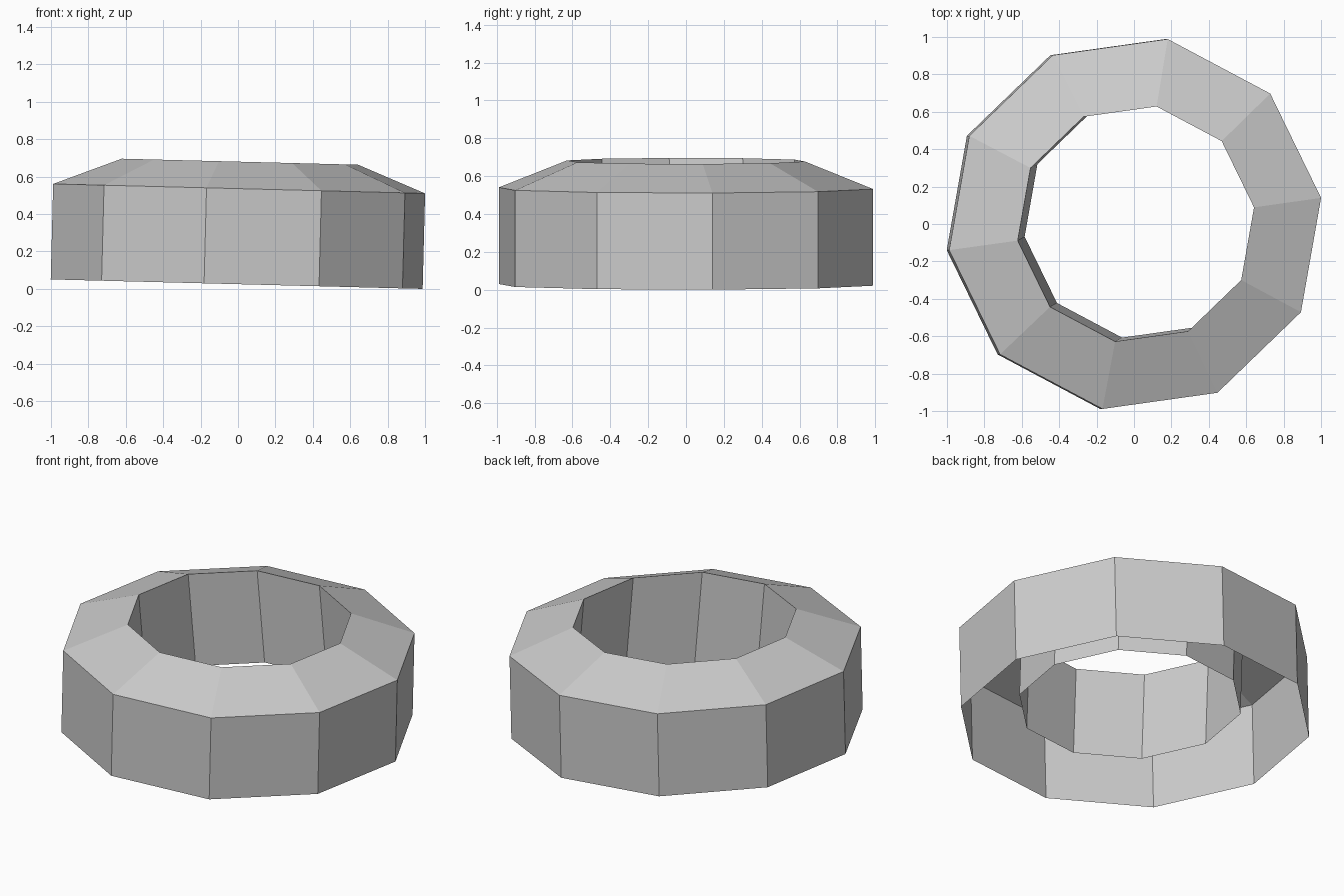
import bpy
import bmesh
from math import cos, sin, radians

cube = bpy.data.objects.get("Cube")
if cube:
    bpy.data.objects.remove(cube, do_unlink=True)

SIDES = 10
TURN = radians(8)
LEAN = 0.0255  # the whole ring dips slightly towards +x

# Plain grey for the whole shell
grey = bpy.data.materials.new("light_grey")
grey.use_nodes = True
colour = (0.6, 0.6, 0.6, 1)
grey.diffuse_color = colour
grey.node_tree.nodes["Principled BSDF"].inputs["Base Color"].default_value = colour


def add_loop(bm, radius, cx, cy, z):
    """One leaning ten-sided loop of vertices."""
    loop = []
    for i in range(SIDES):
        a = TURN + radians(360 / SIDES) * i
        x, y = radius * cos(a), radius * sin(a)
        loop.append(bm.verts.new((cx + x, cy + y, z - LEAN * x)))
    return loop


# Section: outer foot, shoulder, inner rim, lower edge of the skewed bore
section = [
    (1.004, -0.007, 0.0, 0.0255),
    (1.004, 0.006, 0.0, 0.536),
    (0.638, 0.010, 0.0, 0.680),
    (0.638, 0.047, 0.021, 0.110),
]

# Open-bottomed shell: outer wall, sloping top, inner wall
bm = bmesh.new()
loops = [add_loop(bm, *row) for row in section]
for low, high in zip(loops, loops[1:]):
    for i in range(SIDES):
        j = (i + 1) % SIDES
        bm.faces.new((low[i], low[j], high[j], high[i]))

mesh = bpy.data.meshes.new("ring_shell")
bm.to_mesh(mesh)
bm.free()
mesh.materials.append(grey)
ring = bpy.data.objects.new("ring_shell", mesh)
bpy.context.collection.objects.link(ring)
